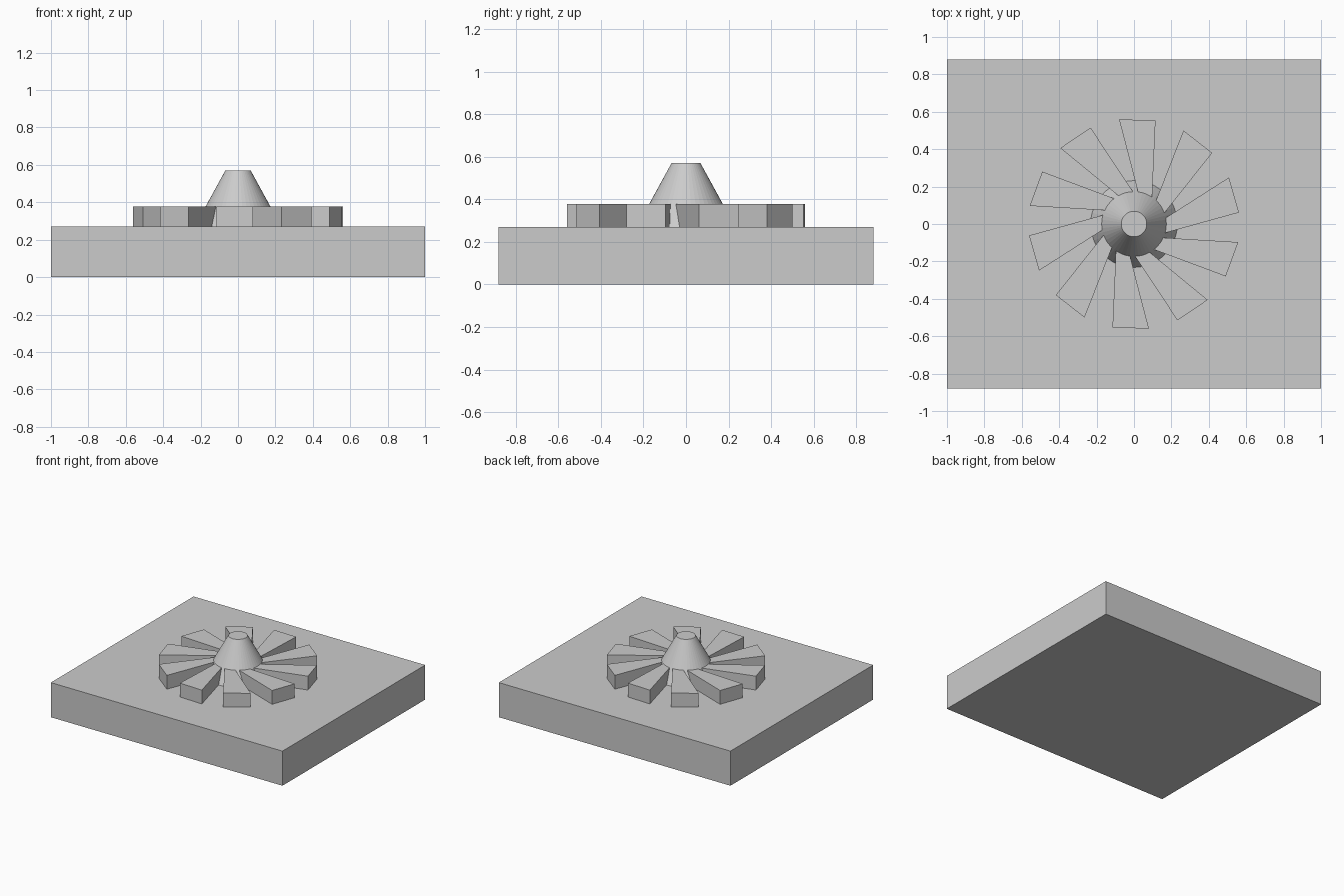
import bpy
import bmesh
import math
from mathutils import Matrix, Vector

cube = bpy.data.objects.get("Cube")
if cube:
    bpy.data.objects.remove(cube, do_unlink=True)

grey = bpy.data.materials.new("light_grey")
grey.use_nodes = True
colour = (0.6, 0.6, 0.6, 1)
grey.diffuse_color = colour
grey.node_tree.nodes["Principled BSDF"].inputs["Base Color"].default_value = colour

BASE_TOP, BLADE_TOP, HUB_TOP = 0.27, 0.378, 0.57


def add_object(name, bm):
    bmesh.ops.recalc_face_normals(bm, faces=bm.faces)
    mesh = bpy.data.meshes.new(name)
    bm.to_mesh(mesh)
    bm.free()
    mesh.materials.append(grey)
    obj = bpy.data.objects.new(name, mesh)
    bpy.context.collection.objects.link(obj)
    return obj


# Base slab
bm = bmesh.new()
bmesh.ops.create_cube(bm, size=1, matrix=Matrix.Translation((0, 0, BASE_TOP / 2))
                      @ Matrix.Diagonal((2, 1.76, BASE_TOP, 1)))
add_object("base_slab", bm)

# Conical hub
bm = bmesh.new()
bmesh.ops.create_cone(bm, cap_ends=True, segments=48, radius1=0.232, radius2=0.068,
                      depth=HUB_TOP - BASE_TOP,
                      matrix=Matrix.Translation((0, 0, (HUB_TOP + BASE_TOP) / 2)))
add_object("conical_hub", bm)

# Ten tapered blades, set slightly off the radial direction
outline = [(-0.08, 0.56), (0.045, 0.08), (0.094, 0.08), (0.115, 0.553)]
for i in range(10):
    turn = Matrix.Rotation(math.radians(36 * i), 4, "Z")
    bm = bmesh.new()
    face = bm.faces.new([bm.verts.new(turn @ Vector((x, y, BASE_TOP))) for x, y in outline])
    result = bmesh.ops.extrude_face_region(bm, geom=[face], use_keep_orig=True)
    top = [v for v in result["geom"] if isinstance(v, bmesh.types.BMVert)]
    bmesh.ops.translate(bm, verts=top, vec=(0, 0, BLADE_TOP - BASE_TOP))
    add_object(f"blade_{i + 1}", bm)
